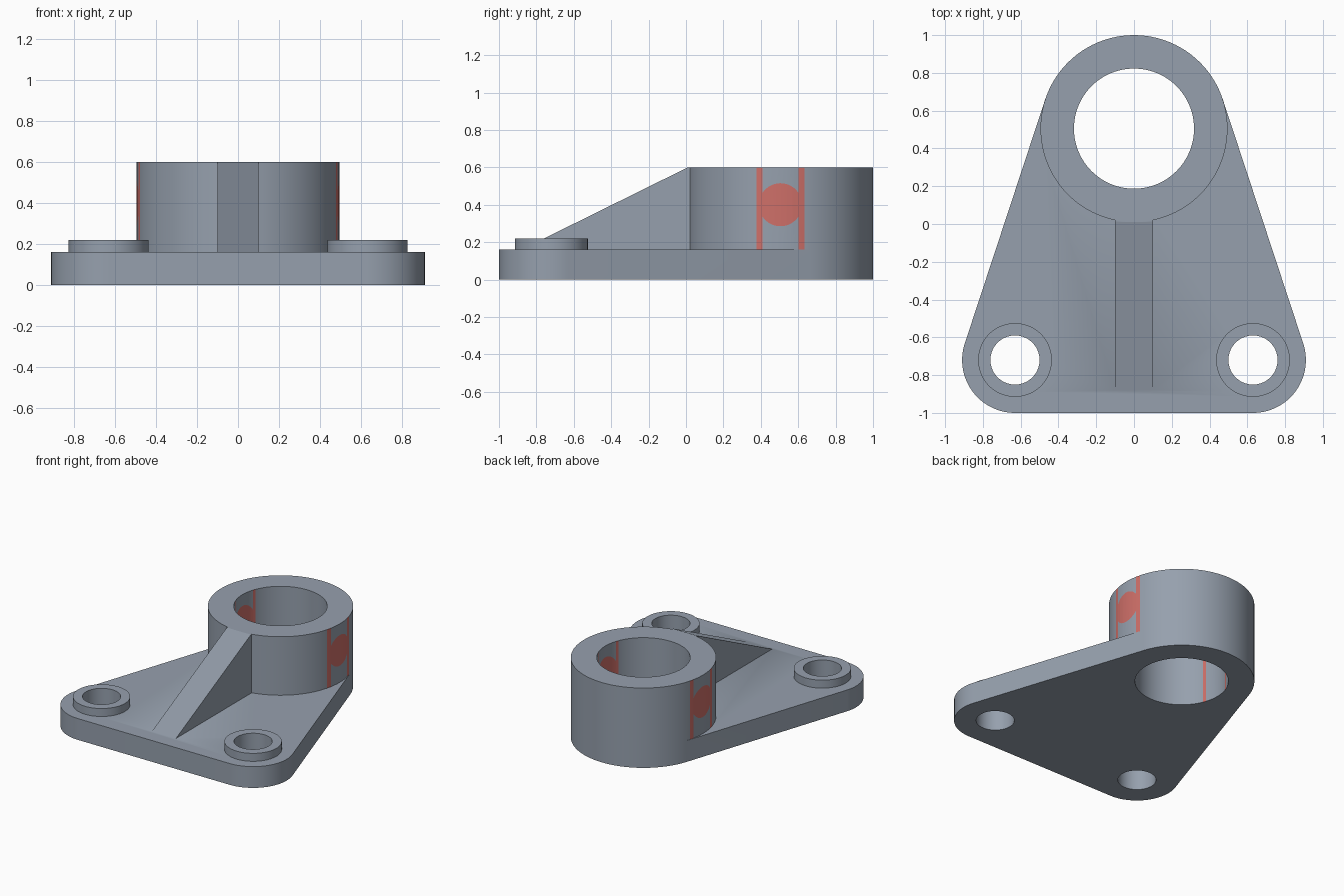
import bpy, bmesh, math

if "Cube" in bpy.data.objects:
    bpy.data.objects.remove(bpy.data.objects["Cube"])

STEP = math.radians(3.75)
BOSS, BOSS_R, BORE_R = (0.0, 0.505), 0.495, 0.318
FOOT_X, FOOT_Y, FOOT_R = 0.63, -0.72, 0.28
PLATE_Z, PAD_Z, TOP_Z = 0.16, 0.22, 0.60
MARK_Z, MARK_R = 0.40, 0.115


def material(name, rgb):
    m = bpy.data.materials.new(name)
    m.diffuse_color = (*rgb, 1)
    m.use_nodes = True
    m.node_tree.nodes["Principled BSDF"].inputs["Base Color"].default_value = m.diffuse_color
    return m


def arc(cx, cy, r, first=0, last=95):
    return [(cx + r * math.cos(k * STEP), cy + r * math.sin(k * STEP))
            for k in range(first, last + 1)]


def prism(name, base, offset):
    """Solid made by sweeping a flat outline along an offset."""
    bm = bmesh.new()
    face = bm.faces.new([bm.verts.new(p) for p in base])
    swept = bmesh.ops.extrude_face_region(bm, geom=[face])
    # the base face stays behind as the second cap
    verts = [g for g in swept["geom"] if isinstance(g, bmesh.types.BMVert)]
    bmesh.ops.translate(bm, verts=verts, vec=offset)
    bmesh.ops.recalc_face_normals(bm, faces=bm.faces)
    mesh = bpy.data.meshes.new(name)
    bm.to_mesh(mesh)
    bm.free()
    obj = bpy.data.objects.new(name, mesh)
    bpy.context.collection.objects.link(obj)
    return obj


def upright(name, outline, z0, z1):
    return prism(name, [(x, y, z0) for x, y in outline], (0, 0, z1 - z0))


def boolean(obj, other, operation, keep=False):
    mod = obj.modifiers.new("cut", "BOOLEAN")
    mod.operation, mod.object, mod.solver = operation, other, "EXACT"
    bpy.context.view_layer.objects.active = obj
    bpy.ops.object.modifier_apply(modifier=mod.name)
    if not keep:
        bpy.data.objects.remove(other)


# Base plate: straight sides tangent to three rounded corners
outline = (arc(*BOSS, BOSS_R, 5, 43)
           + arc(-FOOT_X, FOOT_Y, FOOT_R, 43, 72)
           + arc(FOOT_X, FOOT_Y, FOOT_R, 72, 101))
body = upright("bracket", outline, 0, PLATE_Z)

# Boss, sloping rib and bolt pads
boolean(body, upright("boss", arc(*BOSS, BOSS_R), PLATE_Z, TOP_Z), "UNION")
rib = [(-0.88, PLATE_Z), (0.01, TOP_Z), (0.1, TOP_Z), (0.1, 0.1), (-0.88, 0.1)]
boolean(body, prism("rib", [(-0.1, y, z) for y, z in rib], (0.2, 0, 0)), "UNION")
for s in (-1, 1):
    boolean(body, upright("pad", arc(s * FOOT_X, FOOT_Y, 0.195), 0.1, PAD_Z), "UNION")

# Through holes
boolean(body, upright("bore", arc(*BOSS, BORE_R), -0.2, 0.9), "DIFFERENCE")
for s in (-1, 1):
    boolean(body, upright("bolt_hole", arc(s * FOOT_X, FOOT_Y, 0.13), -0.2, 0.9),
            "DIFFERENCE")

# Round red marks on both sides of the boss, outside and in the bore:
# split the skin with a cross cylinder and drop the cut walls
cutter = prism("mark_cutter", [(-1, y, z) for y, z in arc(BOSS[1], MARK_Z, MARK_R)],
               (2, 0, 0))
marks = body.copy()
marks.data = body.data.copy()
bpy.context.collection.objects.link(marks)
boolean(marks, cutter, "INTERSECT", keep=True)
boolean(body, cutter, "DIFFERENCE")

bm = bmesh.new()
for index, part in enumerate((body, marks)):
    old = len(bm.faces)
    bm.from_mesh(part.data)
    bm.faces.ensure_lookup_table()
    for f in bm.faces[old:]:
        f.material_index = index
bm.normal_update()
walls = []
for f in bm.faces:
    c = f.calc_center_median()
    if abs(f.normal.x) < 0.2 and math.hypot(c.y - BOSS[1], c.z - MARK_Z) < MARK_R + 0.003:
        walls.append(f)
bmesh.ops.delete(bm, geom=walls, context="FACES")
bmesh.ops.remove_doubles(bm, verts=bm.verts, dist=0.0002)
bm.to_mesh(body.data)
bm.free()
bpy.data.objects.remove(marks)

body.data.materials.clear()
body.data.materials.append(material("steel grey", (0.305, 0.352, 0.42)))
body.data.materials.append(material("mark red", (0.62, 0.16, 0.14)))
for f in body.data.polygons:
    c = f.center
    f.material_index = int(math.hypot(c.y - BOSS[1], c.z - MARK_Z) < MARK_R
                           and abs(f.normal.x) > 0.5)

bpy.ops.object.select_all(action="DESELECT")
body.select_set(True)
bpy.context.view_layer.objects.active = body
bpy.ops.object.shade_smooth_by_angle(angle=math.radians(30))
